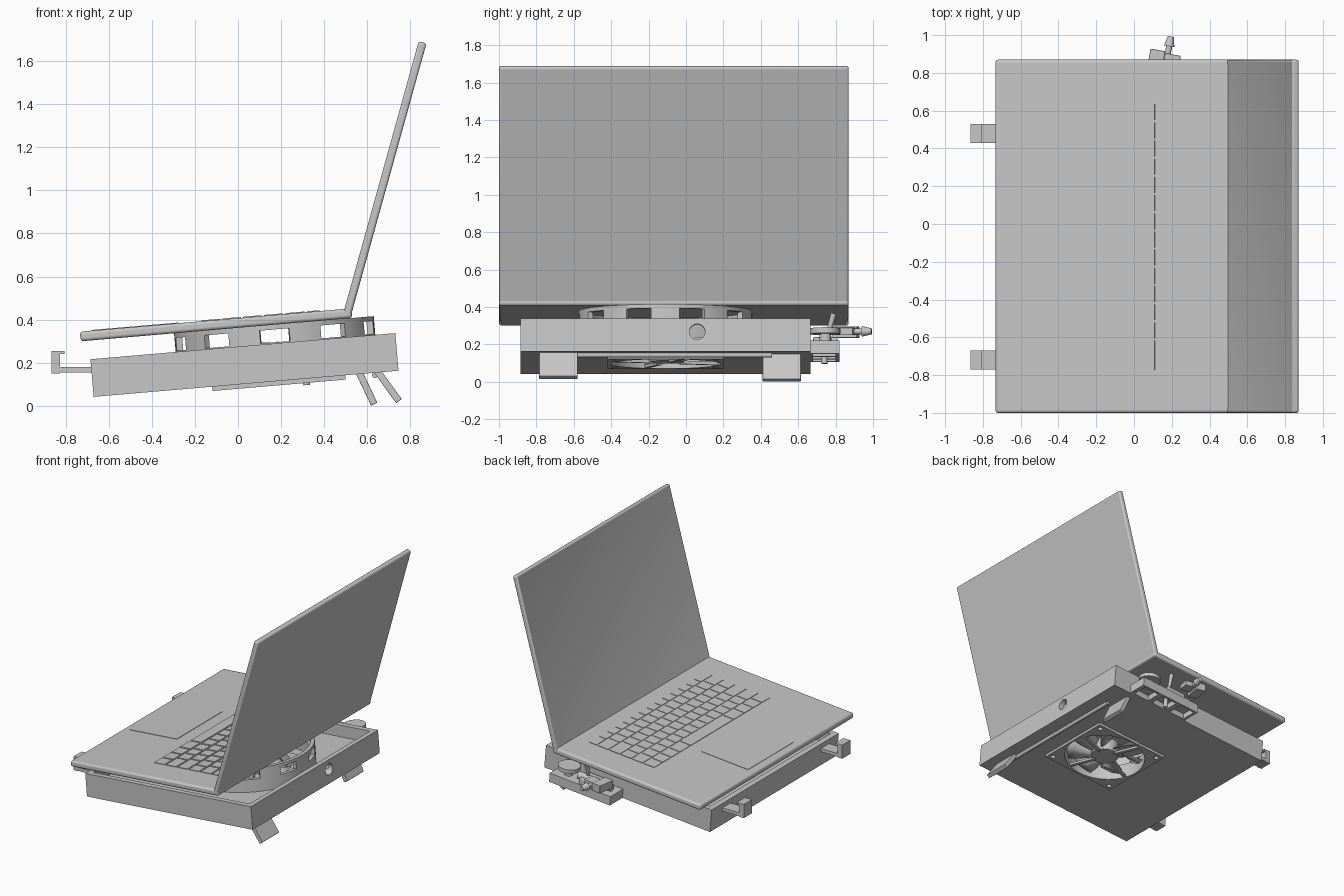
import bpy, bmesh, math
from mathutils import Matrix, Vector

if "Cube" in bpy.data.objects:
    bpy.data.objects.remove(bpy.data.objects["Cube"], do_unlink=True)

grey = bpy.data.materials.new("plain_grey")
grey.use_nodes = True
grey.diffuse_color = (0.57, 0.57, 0.57, 1)
grey.node_tree.nodes["Principled BSDF"].inputs["Base Color"].default_value = (0.57, 0.57, 0.57, 1)

# Shared tilted frame of stand and laptop, the lid frame, and the upright frame
TILT = Matrix.Translation((0.0375, -0.11, 0.1025)) @ Matrix.Rotation(math.radians(-4.9), 4, 'Y')
LID = Matrix.Translation((0.505, -0.065, 0.42)) @ Matrix.Rotation(math.radians(15.5), 4, 'Y')
WORLD = Matrix.Identity(4)
FAN_U = 0.152


def finish(name, bm, frame=TILT, bevel=0):
    bmesh.ops.recalc_face_normals(bm, faces=bm.faces)
    mesh = bpy.data.meshes.new(name)
    bm.to_mesh(mesh)
    bm.free()
    mesh.materials.append(grey)
    obj = bpy.data.objects.new(name, mesh)
    bpy.context.collection.objects.link(obj)
    obj.matrix_world = frame
    if bevel:
        mod = obj.modifiers.new("soft_edges", 'BEVEL')
        mod.width, mod.segments = bevel, 3
    return obj


def add_box(bm, lo, hi):
    lo, hi = Vector(lo), Vector(hi)
    size = hi - lo
    m = Matrix.Translation((lo + hi) / 2) @ Matrix.Diagonal((*size, 1))
    bmesh.ops.create_cube(bm, size=1, matrix=m)


def box(name, lo, hi, frame=TILT, bevel=0):
    bm = bmesh.new()
    add_box(bm, lo, hi)
    return finish(name, bm, frame, bevel)


def rod(name, p0, p1, r0, r1=None, frame=TILT, sides=32):
    p0, p1 = Vector(p0), Vector(p1)
    d = p1 - p0
    bm = bmesh.new()
    m = Matrix.Translation((p0 + p1) / 2) @ d.to_track_quat('Z', 'Y').to_matrix().to_4x4()
    bmesh.ops.create_cone(bm, cap_ends=True, segments=sides, radius1=r0,
                          radius2=r0 if r1 is None else r1, depth=d.length, matrix=m)
    return finish(name, bm, frame)


def arc_wall(bm, r0, r1, a0, a1, z0, z1, steps):
    """Curved wall block between two angles."""
    full = a1 - a0 > 6.28
    rows = []
    for i in range(steps if full else steps + 1):
        a = a0 + (a1 - a0) * i / steps
        c, s = math.cos(a), math.sin(a)
        rows.append([bm.verts.new((r * c, r * s, z))
                     for r, z in ((r0, z0), (r1, z0), (r1, z1), (r0, z1))])
    for i in range(steps):
        p, q = rows[i], rows[(i + 1) % len(rows)]
        for k in range(4):
            bm.faces.new((p[k], p[(k + 1) % 4], q[(k + 1) % 4], q[k]))
    if not full:
        bm.faces.new(rows[0])
        bm.faces.new(rows[-1])


def cut(target, cutters):
    for c in cutters:
        mod = target.modifiers.new("cut", 'BOOLEAN')
        mod.operation, mod.solver, mod.object = 'DIFFERENCE', 'EXACT', c
        bpy.context.view_layer.update()
        bpy.context.view_layer.objects.active = target
        bpy.ops.object.modifier_apply(modifier=mod.name)
        bpy.data.objects.remove(c, do_unlink=True)


# Stand: open tray with a fan opening and a cable hole in the back wall
tray = box("stand_tray", (-0.71, -0.775, 0), (0.71, 0.775, 0.175))
cut(tray, [
    box("cutter", (-0.67, -0.735, 0.085), (0.67, 0.735, 0.3)),
    box("cutter", (FAN_U - 0.305, -0.305, -0.1), (FAN_U + 0.305, 0.305, 0.12)),
    rod("cutter", (0.6, 0.17, 0.105), (0.8, 0.17, 0.105), 0.042),
])

# Air duct ring with ten windows
bm = bmesh.new()
arc_wall(bm, 0.435, 0.465, 0, math.tau, 0.08, 0.18, 80)
arc_wall(bm, 0.435, 0.465, 0, math.tau, 0.24, 0.262, 80)
for i in range(10):
    mid = math.radians(36 * i)
    arc_wall(bm, 0.435, 0.465, mid - 0.165, mid + 0.165, 0.18, 0.24, 6)
finish("duct_ring", bm, TILT @ Matrix.Translation((FAN_U, 0, 0)))

# Fan: frame, hub, struts and blades
FAN = TILT @ Matrix.Translation((FAN_U, 0, 0))
frame = box("fan_frame", (-0.31, -0.31, -0.02), (0.31, 0.31, 0.1), FAN)
screws = [rod("cutter", (x, y, -0.1), (x, y, 0.2), 0.018, frame=FAN, sides=16)
          for x in (-0.27, 0.27) for y in (-0.27, 0.27)]
cut(frame, [rod("cutter", (0, 0, -0.1), (0, 0, 0.2), 0.295, frame=FAN, sides=64)] + screws)
rod("fan_hub", (0, 0, -0.01), (0, 0, 0.09), 0.1, frame=FAN)
for i in range(4):
    spin = FAN @ Matrix.Rotation(math.radians(90 * i + 20), 4, 'Z')
    box("fan_strut", (0.08, -0.012, -0.018), (0.3, 0.012, 0), spin)
bm = bmesh.new()
for i in range(7):
    grid = []
    for j in range(5):
        r = 0.09 + 0.048 * j
        base = math.tau * i / 7 + 0.06 * j
        grid.append([bm.verts.new((r * math.cos(base + t), r * math.sin(base + t), z))
                     for t, z in ((-0.32, 0.01), (0, 0.035), (0.3, 0.08))])
    for j in range(4):
        for k in range(2):
            bm.faces.new((grid[j][k], grid[j][k + 1], grid[j + 1][k + 1], grid[j + 1][k]))
blades = finish("fan_blades", bm, FAN)
blades.modifiers.new("thickness", 'SOLIDIFY').thickness = 0.006

# Hooks that hold the laptop's lower edge
for y in (0.48, -0.72):
    for part, x0, x1, z0, z1 in (("arm", -0.86, -0.66, 0.155, 0.18),
                                 ("post", -0.865, -0.825, 0.15, 0.25),
                                 ("lip", -0.865, -0.805, 0.24, 0.255)):
        box("hook_" + part, (x0, y - 0.05, z0), (x1, y + 0.05, z1), WORLD)


# Folding feet and their hinge bar
def foot(name, x0, z0, x1, z1, y):
    d = Vector((x1 - x0, 0, z1 - z0))
    m = Matrix.Translation((x0, y, z0)) @ Matrix.Rotation(math.atan2(d.x, d.z), 4, 'Y')
    box(name, (-0.016, -0.103, 0), (0.016, 0.103, d.length), m, 0.004)


foot("left_foot", 0.56, 0.16, 0.632, 0.008, 0.512)
foot("right_foot", 0.64, 0.17, 0.747, 0.022, -0.682)
rod("hinge_bar", (0.6, -0.62, -0.01), (0.6, 0.57, -0.01), 0.014)

# Controller bracket on the side, with knob, valve, lever and hose fitting
bracket = box("bracket", (0.04, 0.77, 0), (0.56, 0.93, 0.07))
cut(bracket, [box("cutter", (u, 0.79, -0.1), (u + 0.13, 0.91, 0.045)) for u in (0.06, 0.23, 0.40)])
rod("knob_stem", (0.45, 0.855, 0.05), (0.45, 0.855, 0.13), 0.03)
rod("knob_disc", (0.45, 0.855, 0.115), (0.45, 0.855, 0.145), 0.08)
box("valve_body", (0.16, 0.79, 0.06), (0.32, 0.92, 0.11), bevel=0.006)
rod("valve_pipe", (0.08, 0.86, 0.1), (0.36, 0.86, 0.1), 0.028)
rod("valve_bolt", (0.28, 0.85, -0.03), (0.28, 0.85, 0.06), 0.016)
rod("lever", (0.3, 0.76, 0.26), (0.3, 0.79, 0.365), 0.012, 0.016, WORLD)
turn = Matrix.Translation((0.16, 0.88, 0.27)) @ Matrix.Rotation(math.radians(-10), 4, 'Z')
box("fitting_block", (-0.08, -0.1, -0.035), (0.0, 0.035, 0.025), turn, 0.004)
box("fitting_arm", (0.0, -0.06, -0.02), (0.085, 0.025, 0.02), turn, 0.004)
rod("fitting_neck", (0.015, 0, 0), (0.015, 0.08, 0), 0.016, frame=turn)
rod("fitting_barb", (0.015, 0.065, 0), (0.015, 0.117, 0), 0.028, 0.016, frame=turn)

# Laptop base with keys and touch pad
box("laptop_base", (-0.748, -0.89, 0.262), (0.517, 0.98, 0.307), bevel=0.014)
bm = bmesh.new()
edges = (-0.19, -0.09, 0.008, 0.105, 0.205, 0.305, 0.375)
left, right, gap = 0.75, -0.67, 0.006
for row in range(6):
    if row == 0:
        widths = [1, 1, 1, 1.25, 5, 1.25, 1, 1, 1]
    else:
        widths = [1 + 0.25 * ((6 - row) % 4)] + [1] * 12 + [1.75 - 0.25 * ((6 - row) % 4)]
    unit = (left - right) / sum(widths)
    v = left
    for w in widths:
        add_box(bm, (edges[row] + gap, v - w * unit + gap, 0.3), (edges[row + 1] - gap, v - gap, 0.311))
        v -= w * unit
finish("keys", bm)
box("touch_pad", (-0.69, -0.24, 0.3), (-0.29, 0.32, 0.310))

# Lid with a sunken display
bm = bmesh.new()
add_box(bm, (-0.021, -0.935, 0), (0.019, 0.935, 1.315))
bm.normal_update()
inner = [f for f in bm.faces if f.normal.x < -0.9]
bmesh.ops.inset_region(bm, faces=inner, thickness=0.042, depth=0)
bmesh.ops.translate(bm, verts=inner[0].verts, vec=(0.006, 0, 0))
lid = finish("laptop_lid", bm, LID, 0.012)
lid.modifiers["soft_edges"].limit_method = 'ANGLE'

# Smooth shading with sharp corners kept
for obj in bpy.context.scene.objects:
    obj.select_set(obj.type == 'MESH')
bpy.context.view_layer.objects.active = lid
bpy.ops.object.shade_smooth_by_angle(angle=math.radians(30))
